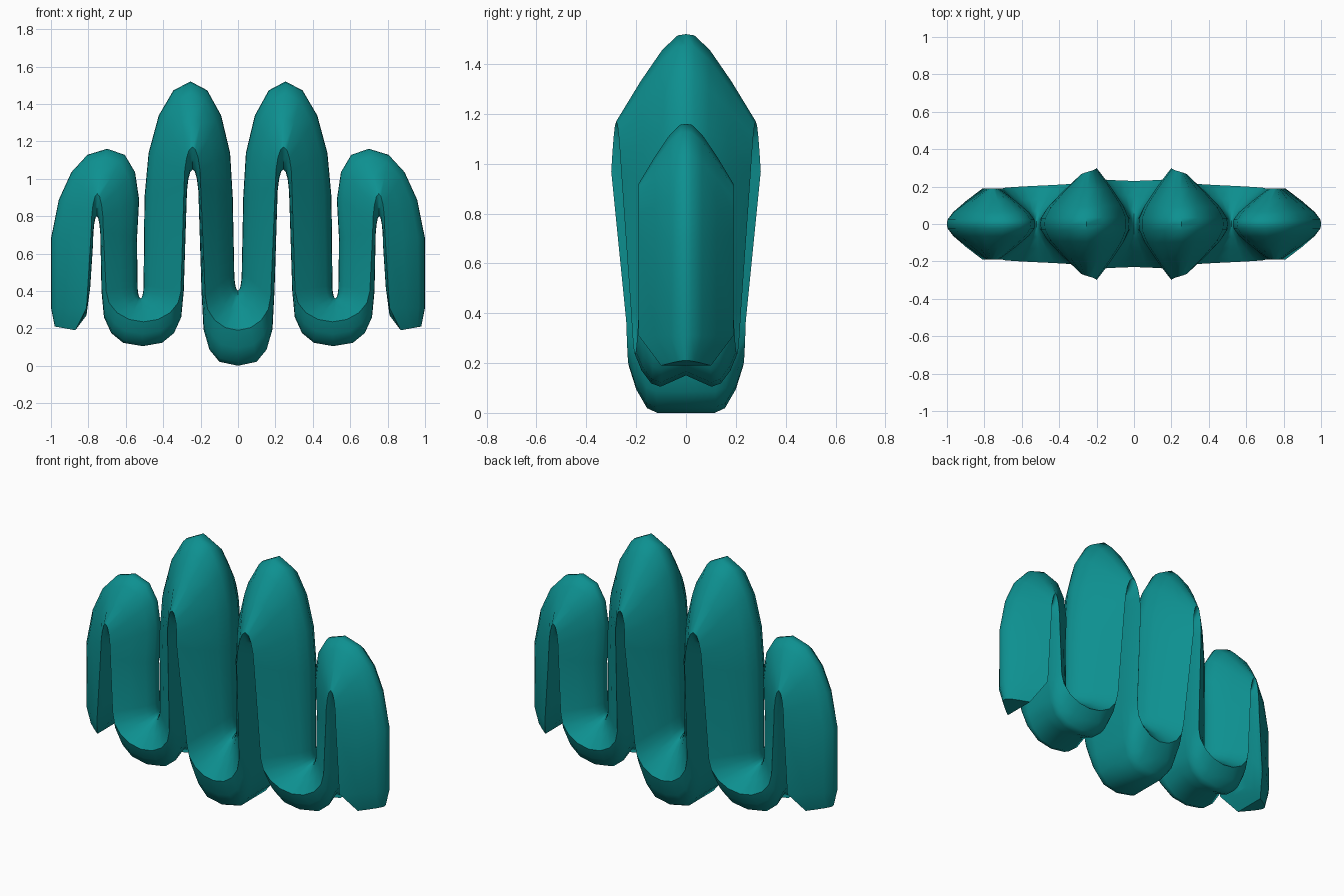
import bpy
import bmesh
import math
from mathutils import Vector

cube = bpy.data.objects.get("Cube")
if cube:
    bpy.data.objects.remove(cube, do_unlink=True)

teal = bpy.data.materials.new("teal")
teal.use_nodes = True
teal.diffuse_color = (0.004, 0.28, 0.28, 1)
teal.node_tree.nodes["Principled BSDF"].inputs["Base Color"].default_value = teal.diffuse_color

STEPS = 8


def arc(left, right, spring, apex, t, power=1.0, skew=0.0):
    """Point on a bend, t running from 0 to pi; a power under one squares it off."""
    mid, half = (left + right) / 2, (right - left) / 2
    c, s = math.cos(t), max(math.sin(t), 0.0)
    across = math.copysign(abs(c) ** power, c)
    return Vector((mid - half * across + skew * s,
                   spring + (apex - spring) * s ** power))


# Each station holds upper ridge, side crease, lower edge, half depth, notch
stations = []


def bend(upper, crease, lower, depth, notch,
         upper_power=1.0, lower_power=1.0, skew=0.0, portion=1.0):
    for i in range(round(STEPS * portion) + 1):
        t = math.pi * i / STEPS
        width = depth[0] + (depth[1] - depth[0]) * i / STEPS
        stations.append((arc(*upper, t, upper_power, skew), arc(*crease, t),
                         arc(*lower, t, lower_power), width, notch))


# Blunt free end
stations.append((Vector((-0.98, 0.21)), Vector((-0.87, 0.19)), Vector((-0.81, 0.27)), 0.10, 0))
stations.append((Vector((-1.0, 0.31)), Vector((-0.81, 0.31)), Vector((-0.79, 0.42)), 0.19, 0))

# Outer hump, side valley, inner hump, half of the centre valley
bend((-1.0, -0.54, 0.68, 1.16), (-0.785, -0.72, 0.72, 0.92),
     (-0.775, -0.735, 0.65, 0.8), (0.19, 0.19), 0.2, upper_power=0.87, skew=0.07)
bend((-0.537, -0.505, 0.43, 0.36), (-0.705, -0.305, 0.4, 0.235),
     (-0.73, -0.29, 0.4, 0.105), (0.19, 0.22), 0.35, lower_power=0.78)
bend((-0.5, -0.028, 0.9, 1.52), (-0.288, -0.2, 0.97, 1.17),
     (-0.275, -0.21, 0.87, 1.05), (0.26, 0.30), 0.2, skew=0.01)
bend((-0.02, 0.02, 0.5, 0.4), (-0.175, 0.175, 0.37, 0.19),
     (-0.195, 0.195, 0.4, 0.0), (0.24, 0.22), 0, lower_power=0.7, portion=0.5)

# Section from the softened ridge to the crease, then round to the lower edge
RIDGE_SIDE = ((0.0, 0.0), (0.12, 0.015), (0.34, 0.18), (0.65, 0.54), (1.0, 1.0))
LOWER_SIDE = ((0.87, 0.5), (0.68, 0.9), (0.5, 1.0))


def section(station, flip):
    upper, crease, lower, depth, notch = station
    half = [(y * depth, upper.lerp(crease, f)) for y, f in RIDGE_SIDE]
    half += [(y * depth, crease.lerp(lower, f)) for y, f in LOWER_SIDE]
    half.append((0.0, lower.lerp(crease, notch)))
    ring = half + [(-y, p) for y, p in half[-2:0:-1]]
    return [(flip * p.x, y, p.y) for y, p in ring]


rings = [section(s, 1) for s in stations]
rings += [section(s, -1) for s in stations[-2::-1]]

# Skin the sections into one winding body
bm = bmesh.new()
loops = [[bm.verts.new(p) for p in ring] for ring in rings]
n = len(loops[0])
for a, b in zip(loops, loops[1:]):
    for i in range(n):
        j = (i + 1) % n
        bm.faces.new((a[i], a[j], b[j], b[i]))
# Free ends closed with strips across the section
for ring in (loops[0], loops[-1]):
    for i in range(n // 2):
        quad = [ring[i], ring[i + 1], ring[-i - 1], ring[-i % n]]
        bm.faces.new(list(dict.fromkeys(quad)))
bmesh.ops.recalc_face_normals(bm, faces=bm.faces)

mesh = bpy.data.meshes.new("winding_body")
bm.to_mesh(mesh)
bm.free()
mesh.materials.append(teal)
body = bpy.data.objects.new("winding_body", mesh)
bpy.context.collection.objects.link(body)

bpy.ops.object.select_all(action="DESELECT")
body.select_set(True)
bpy.context.view_layer.objects.active = body
bpy.ops.object.shade_smooth_by_angle(angle=math.radians(52))
